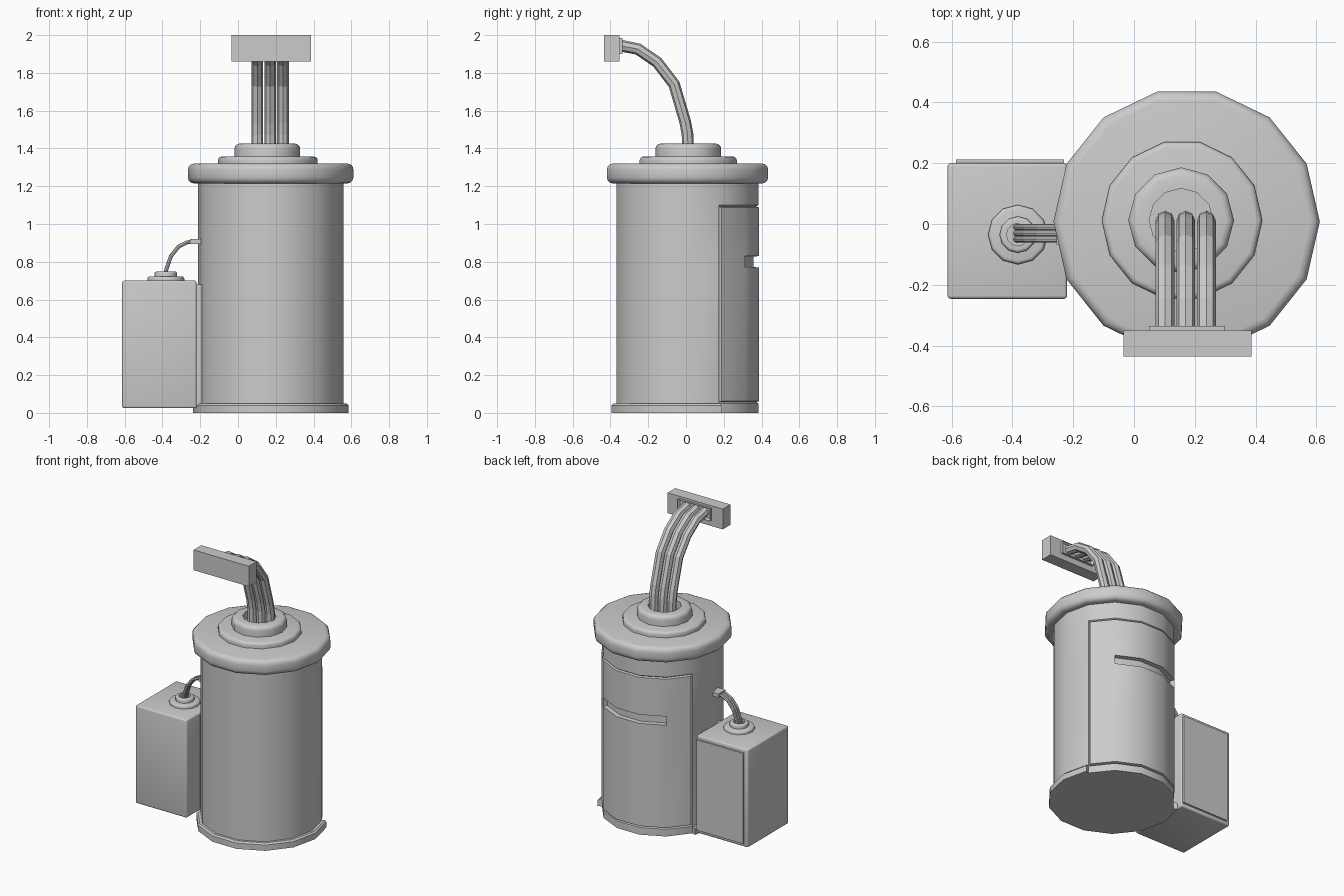
import bpy, bmesh, math
from mathutils import Vector

cube = bpy.data.objects.get("Cube")
if cube:
    bpy.data.objects.remove(cube, do_unlink=True)

grey = bpy.data.materials.new("plain_grey")
grey.use_nodes = True
GREY = (0.6, 0.6, 0.6, 1)
grey.diffuse_color = GREY
grey.node_tree.nodes["Principled BSDF"].inputs["Base Color"].default_value = GREY

CX, CY = 0.173, 0.008          # tank axis
SIDES = 14


def add_object(name, data):
    ob = bpy.data.objects.new(name, data)
    bpy.context.scene.collection.objects.link(ob)
    data.materials.append(grey)
    return ob


def finish(name, bm, angle=35):
    bmesh.ops.recalc_face_normals(bm, faces=bm.faces)
    me = bpy.data.meshes.new(name)
    bm.to_mesh(me)
    bm.free()
    me.shade_smooth()
    me.set_sharp_from_angle(angle=math.radians(angle))
    return add_object(name, me)


def ring(bm, cx, cy, r, z, n):
    return [bm.verts.new((cx + r * math.cos(math.tau * i / n),
                          cy + r * math.sin(math.tau * i / n), z)) for i in range(n)]


def lathe(bm, cx, cy, profile, n):
    """Closed turned solid; returns the side faces row by row."""
    rings = [ring(bm, cx, cy, r, z, n) for r, z in profile]
    rows = [[bm.faces.new((a[i], a[(i + 1) % n], b[(i + 1) % n], b[i])) for i in range(n)]
            for a, b in zip(rings, rings[1:])]
    bm.faces.new(rings[0][::-1])
    bm.faces.new(rings[-1])
    return rows


def disc(name, cx, cy, r, z0, z1, soft, n, hole=None, round_bottom=False):
    """Disc with rounded rim and an optional sunken hole (radius, depth)."""
    arc = [math.radians(a) for a in (0, 30, 60, 90)]
    prof = [(r - soft + soft * math.sin(a), z0 + soft - soft * math.cos(a))
            for a in arc] if round_bottom else [(r, z0)]
    prof += [(r - soft + soft * math.cos(a), z1 - soft + soft * math.sin(a)) for a in arc]
    if hole:
        prof += [(hole[0], z1), (hole[0], z1 - hole[1])]
    bm = bmesh.new()
    lathe(bm, cx, cy, prof, n)
    return finish(name, bm)


def box(name, lo, hi, bevel=0.0, recess=None):
    """Box from corner to corner; recess = (margin, depth) sinks its back face."""
    bm = bmesh.new()
    bmesh.ops.create_cube(bm, size=1)
    lo, hi = Vector(lo), Vector(hi)
    for v in bm.verts:
        v.co = (lo + hi) / 2 + v.co * (hi - lo)
    if recess:
        back = [f for f in bm.faces if f.normal.y > 0.9]
        bmesh.ops.inset_region(bm, faces=back, thickness=recess[0])
        bmesh.ops.translate(bm, verts=back[0].verts, vec=(0, -recess[1], 0))
    if bevel:
        bmesh.ops.bevel(bm, geom=bm.edges[:], offset=bevel, segments=3,
                        profile=0.5, affect='EDGES')
    return finish(name, bm)


def cable(name, pts, radius):
    cu = bpy.data.curves.new(name, 'CURVE')
    cu.dimensions = '3D'
    cu.bevel_depth = radius
    cu.bevel_resolution = 2
    cu.use_fill_caps = True
    sp = cu.splines.new('POLY')
    sp.points.add(len(pts) - 1)
    for p, co in zip(sp.points, pts):
        p.co = (*co, 1)
    sp.use_smooth = False
    return add_object(name, cu)


# Tank body with raised rear door and a recessed slot in the door
bm = bmesh.new()
levels = [0, 0.05, 0.77, 0.83, 1.1, 1.25]
rows = lathe(bm, CX, CY, [(0.385, z) for z in levels], SIDES)
bm.normal_update()
door = [f for row in rows[1:4] for f in row[1:6]]
slot = rows[2][2:5]
bmesh.ops.inset_region(bm, faces=door, thickness=0.008, depth=-0.012, use_even_offset=True)
bm.normal_update()
bmesh.ops.inset_region(bm, faces=door, thickness=0.004, depth=0.016, use_even_offset=True)
bm.normal_update()
bmesh.ops.inset_region(bm, faces=slot, thickness=0.002, depth=-0.03, use_even_offset=True)
finish("tank_body", bm)

# Base flange around the front, open at the door
bm = bmesh.new()
loops = []
for i in range(6, SIDES + 2):
    a = math.tau * i / SIDES
    loops.append([bm.verts.new((CX + r * math.cos(a), CY + r * math.sin(a), z))
                  for r, z in ((0.375, 0), (0.412, 0), (0.412, 0.04), (0.402, 0.05), (0.375, 0.05))])
for a, b in zip(loops, loops[1:]):
    for k in range(5):
        j = (k + 1) % 5
        bm.faces.new((a[k], b[k], b[j], a[j]))
bm.faces.new(loops[0])
bm.faces.new(loops[-1])
finish("base_flange", bm)

# Lid stack
disc("lid", CX, CY, 0.438, 1.215, 1.32, 0.032, SIDES, round_bottom=True)
disc("lid_step", 0.158, 0.012, 0.264, 1.31, 1.357, 0.02, SIDES)
disc("lid_collar", 0.155, 0.012, 0.174, 1.35, 1.425, 0.026, 12, hole=(0.105, 0.05))

# Main cables bending forward into the connector
path = [(0.012, 1.36), (0.008, 1.475), (-0.004, 1.54), (-0.063, 1.74),
        (-0.153, 1.857), (-0.254, 1.926), (-0.36, 1.947)]
for k, x in enumerate((0.102, 0.17, 0.238)):
    cable(f"main_cable_{k + 1}", [(x, y, z) for y, z in path], 0.031)
box("connector", (-0.035, -0.435, 1.86), (0.387, -0.351, 2.0))
box("connector_socket", (0.05, -0.355, 1.9), (0.30, -0.335, 1.985), recess=(0.012, 0.014))

# Side box with rear cover
box("side_box", (-0.613, -0.246, 0.025), (-0.22, 0.2, 0.70), bevel=0.01)
box("side_box_cover", (-0.585, 0.195, 0.05), (-0.23, 0.212, 0.675))
box("side_box_bracket", (-0.225, -0.1, 0.03), (-0.19, 0.1, 0.68))

# Side box cable fitting and thin cables into the tank
disc("fitting_base", -0.382, -0.035, 0.098, 0.695, 0.722, 0.012, 12)
disc("fitting_collar", -0.382, -0.035, 0.06, 0.715, 0.748, 0.01, 12, hole=(0.037, 0.02))
thin = [(-0.388, 0.72), (-0.378, 0.765), (-0.355, 0.83), (-0.315, 0.88), (-0.27, 0.903), (-0.22, 0.907)]
for k, y in enumerate((-0.05, -0.03, -0.01)):
    cable(f"thin_cable_{k + 1}", [(x, y, z) for x, z in thin], 0.0105)
box("cable_inlet", (-0.255, -0.068, 0.893), (-0.19, 0.008, 0.92))
